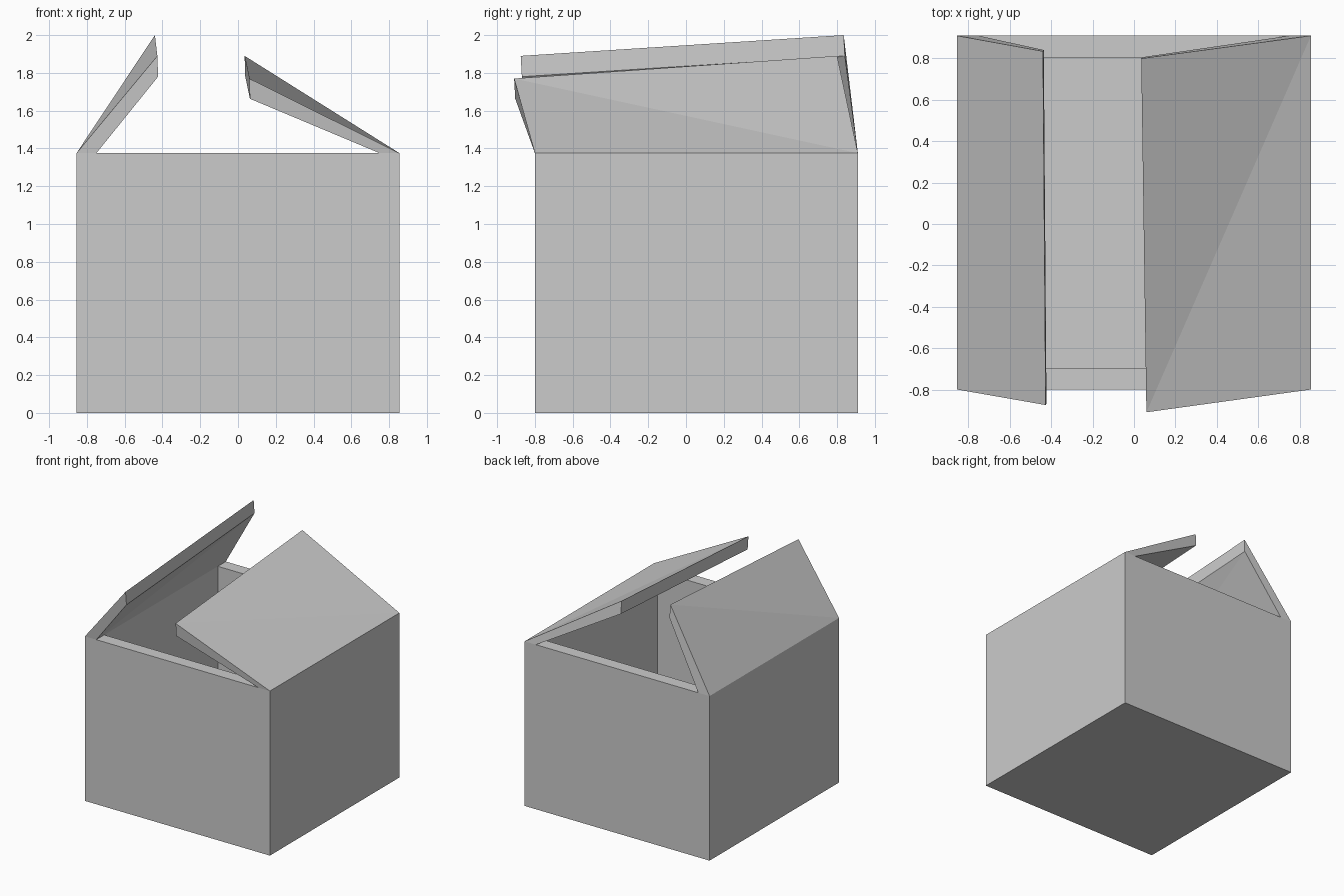
import bpy, bmesh
from mathutils import Vector

if "Cube" in bpy.data.objects:
    bpy.data.objects.remove(bpy.data.objects["Cube"])

W, Y0, Y1, H, T = 0.855, -0.80, 0.91, 1.375, 0.105


def finish(bm, name):
    mesh = bpy.data.meshes.new(name)
    bm.to_mesh(mesh)
    bm.free()
    ob = bpy.data.objects.new(name, mesh)
    bpy.context.collection.objects.link(ob)
    return ob


# Hollow box body: slice the block along the wall lines, then push the middle in
bm = bmesh.new()
bmesh.ops.create_cube(bm, size=1)
for v in bm.verts:
    v.co = (v.co.x * 2 * W, v.co.y * (Y1 - Y0) + (Y0 + Y1) / 2, (v.co.z + 0.5) * H)
for co, no in (((T - W, 0, 0), (1, 0, 0)), ((W - T, 0, 0), (1, 0, 0)),
               ((0, Y0 + T, 0), (0, 1, 0)), ((0, Y1 - T, 0), (0, 1, 0))):
    bmesh.ops.bisect_plane(bm, geom=bm.verts[:] + bm.edges[:] + bm.faces[:],
                           plane_co=co, plane_no=no)
top = [f for f in bm.faces if f.calc_center_median().z > H - 0.001]
mouth = [f for f in top if abs(f.calc_center_median().x) < 0.1
         and abs(f.calc_center_median().y - (Y0 + Y1) / 2) < 0.1]
# side rims are covered by the flap roots
rims = [f for f in top if abs(f.calc_center_median().x) > W - T]
ext = bmesh.ops.extrude_discrete_faces(bm, faces=mouth)["faces"]
bmesh.ops.translate(bm, vec=(0, 0, T - H), verts=list({v for f in ext for v in f.verts}))
bmesh.ops.delete(bm, geom=rims, context='FACES')
bmesh.ops.dissolve_limit(bm, angle_limit=0.01, verts=bm.verts[:], edges=bm.edges[:])
bmesh.ops.recalc_face_normals(bm, faces=bm.faces[:])
finish(bm, "box_body")


# Twisted open flap hinged on a side wall; side is -1 (left) or 1 (right)
def flap(name, side, front_tip, back_tip, shift):
    bm = bmesh.new()
    outer = [(side * W, Y0, H), (side * W, Y1, H), back_tip, front_tip]
    inner = [(side * (W - T), Y0, H), (side * (W - T), Y1, H)]
    inner += [Vector(p) + Vector(shift) for p in (back_tip, front_tip)]
    o = [bm.verts.new(p) for p in outer]
    i = [bm.verts.new(p) for p in inner]
    # the warped skins fold along opposite diagonals on the two flaps
    k = 0 if side < 0 else 1
    for ring in (o, i):
        r = ring[k:] + ring[:k]
        bm.faces.new((r[0], r[1], r[2]))
        bm.faces.new((r[0], r[2], r[3]))
    for a in (1, 2, 3):
        b = (a + 1) % 4
        bm.faces.new((o[a], o[b], i[b], i[a]))
    bmesh.ops.recalc_face_normals(bm, faces=bm.faces[:])
    if sum(f.normal.z for f in bm.faces if all(v in o for v in f.verts)) < 0:
        bmesh.ops.reverse_faces(bm, faces=bm.faces[:])
    finish(bm, name)


flap("left_flap", -1, (-0.427, -0.875, 1.89), (-0.44, 0.835, 2.0), (0.004, 0.006, -0.11))
flap("right_flap", 1, (0.06, -0.91, 1.77), (0.035, 0.80, 1.89), (0.003, 0.006, -0.107))
